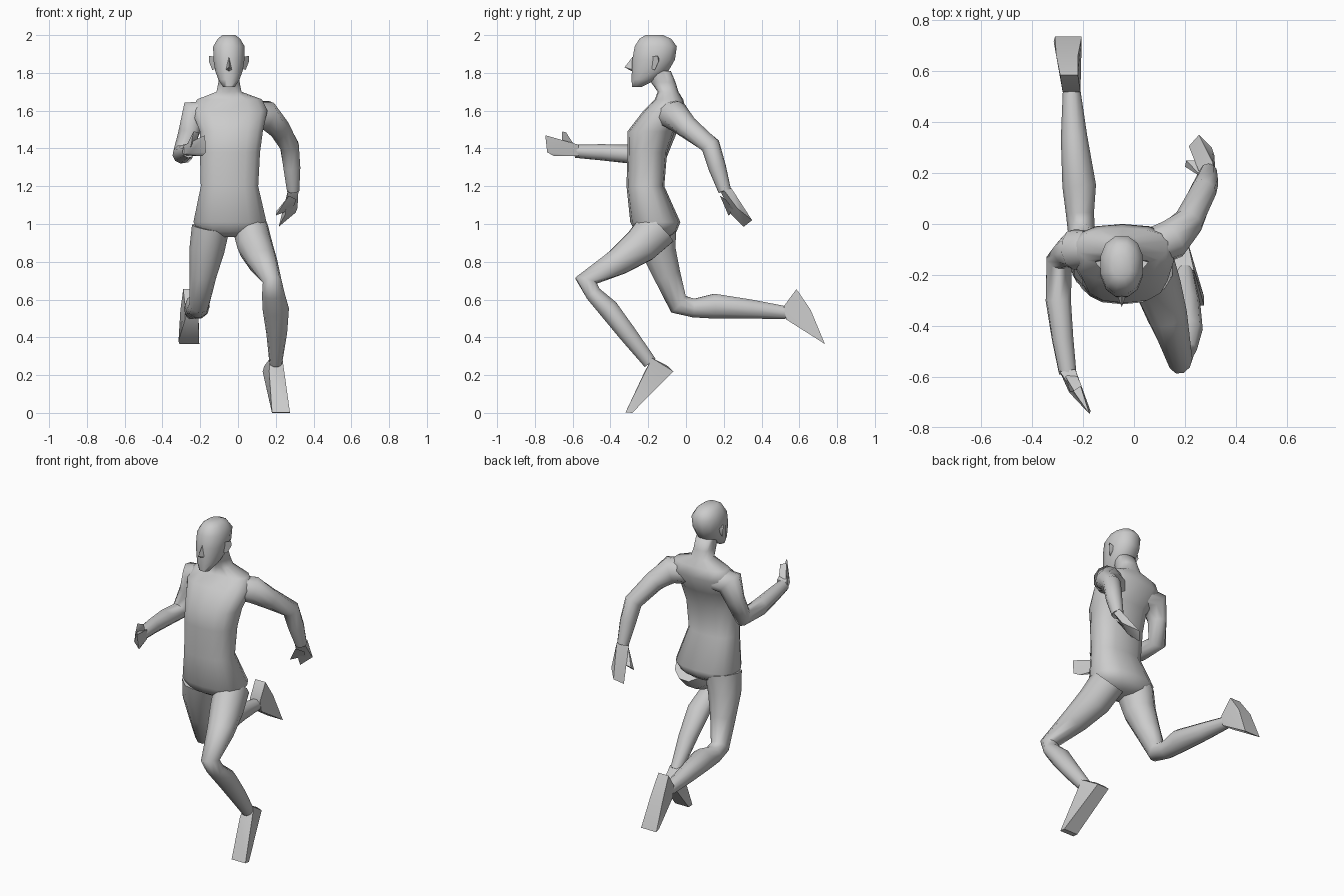
import bpy, bmesh, math
from mathutils import Vector


def finish(name, bm, angle=180):
    bmesh.ops.recalc_face_normals(bm, faces=bm.faces)
    me = bpy.data.meshes.new(name)
    bm.to_mesh(me)
    bm.free()
    ob = bpy.data.objects.new(name, me)
    bpy.context.collection.objects.link(ob)
    bpy.ops.object.select_all(action='DESELECT')
    bpy.context.view_layer.objects.active = ob
    ob.select_set(True)
    bpy.ops.object.shade_smooth_by_angle(angle=math.radians(angle))
    return ob


def skin(name, rings, angle=75):
    """Bridge equal-length point rings and cap both ends."""
    bm = bmesh.new()
    vr = [[bm.verts.new(p) for p in r] for r in rings]
    n = len(vr[0])
    for a, b in zip(vr, vr[1:]):
        for i in range(n):
            j = (i + 1) % n
            bm.faces.new((a[i], a[j], b[j], b[i]))
    bm.faces.new(vr[0])
    bm.faces.new(vr[-1])
    return finish(name, bm, angle)


def stack(name, rows, n=12, power=1.0):
    """Horizontal rings: z, x min, x max, y front, y back."""
    rings = []
    for z, x0, x1, y0, y1 in rows:
        ring = []
        for i in range(n):
            t = 2 * math.pi * (i + 0.5) / n
            c, s = math.cos(t), math.sin(t)
            c = math.copysign(abs(c) ** power, c)
            s = math.copysign(abs(s) ** power, s)
            ring.append(((x0 + x1) / 2 + c * (x1 - x0) / 2,
                         (y0 + y1) / 2 + s * (y1 - y0) / 2, z))
        rings.append(ring)
    return skin(name, rings)


def limb(name, rows, ref, n=10):
    """Tube along a path: x, y, z, half width along ref, half thickness."""
    pts = [Vector(r[:3]) for r in rows]
    ref = Vector(ref)
    rings = []
    for k, r in enumerate(rows):
        a = (pts[k] - pts[max(k - 1, 0)]).normalized()
        b = (pts[min(k + 1, len(pts) - 1)] - pts[k]).normalized()
        t = (a + b).normalized()
        u = (ref - t * ref.dot(t)).normalized()
        v = t.cross(u)
        rings.append([pts[k] + u * r[3] * math.cos(q) + v * r[4] * math.sin(q)
                      for q in (2 * math.pi * i / n for i in range(n))])
    return skin(name, rings)


def hull(name, points, angle=50):
    bm = bmesh.new()
    for p in points:
        bm.verts.new(p)
    res = bmesh.ops.convex_hull(bm, input=bm.verts)
    junk = {g for g in res['geom_interior'] + res['geom_unused']
            if isinstance(g, bmesh.types.BMVert)}
    if junk:
        bmesh.ops.delete(bm, geom=list(junk), context='VERTS')
    return finish(name, bm, angle)


def wedge(name, rows):
    """Hull of x min, x max, y, z pairs."""
    return hull(name, [(x, y, z) for x0, x1, y, z in rows for x in (x0, x1)])


# torso and neck
stack("torso", [
    (0.93, -0.14, 0.05, -0.22, -0.09),
    (0.96, -0.21, 0.12, -0.27, -0.05),
    (1.01, -0.24, 0.155, -0.295, -0.03),
    (1.20, -0.20, 0.11, -0.315, -0.115),
    (1.38, -0.205, 0.12, -0.31, -0.10),
    (1.49, -0.205, 0.135, -0.31, -0.06),
    (1.60, -0.25, 0.16, -0.225, 0.0),
    (1.66, -0.22, 0.13, -0.165, -0.015),
    (1.70, -0.115, 0.02, -0.15, -0.04),
    (1.75, -0.105, 0.01, -0.185, -0.055),
    (1.81, -0.105, 0.01, -0.20, -0.08)], n=14, power=0.8)

# head
CX = -0.048
stack("head", [(z, CX - h, CX + h, y0, y1) for z, h, y0, y1 in (
    (1.725, 0.032, -0.287, -0.235),
    (1.765, 0.058, -0.290, -0.155),
    (1.81, 0.075, -0.290, -0.09),
    (1.87, 0.085, -0.288, -0.055),
    (1.94, 0.086, -0.275, -0.045),
    (1.98, 0.062, -0.25, -0.075),
    (2.00, 0.035, -0.215, -0.12))], n=12, power=0.9)
hull("nose", [(CX, -0.283, 1.885), (CX, -0.325, 1.83), (CX - 0.02, -0.275, 1.815),
              (CX + 0.02, -0.275, 1.815), (CX, -0.29, 1.81)])
for side, label in ((-1, "right"), (1, "left")):
    hull("ear_" + label, [(CX + side * d, y, z) for d, y, z in (
        (0.075, -0.185, 1.885), (0.105, -0.15, 1.89), (0.106, -0.145, 1.86),
        (0.075, -0.18, 1.82), (0.088, -0.165, 1.815), (0.07, -0.14, 1.87))])

# leg reaching forward
limb("front_leg", [
    (0.065, -0.15, 0.98, 0.095, 0.115),
    (0.09, -0.24, 0.885, 0.095, 0.10),
    (0.13, -0.36, 0.80, 0.08, 0.075),
    (0.18, -0.53, 0.70, 0.05, 0.06),
    (0.187, -0.49, 0.63, 0.06, 0.045),
    (0.20, -0.41, 0.55, 0.07, 0.056),
    (0.205, -0.31, 0.42, 0.055, 0.05),
    (0.20, -0.19, 0.265, 0.034, 0.038)], (1, 0, 0))
wedge("front_foot", [
    (0.18, 0.275, -0.32, 0.003), (0.18, 0.275, -0.285, 0.0),
    (0.13, 0.21, -0.067, 0.22), (0.14, 0.20, -0.10, 0.25),
    (0.17, 0.235, -0.18, 0.29), (0.165, 0.24, -0.218, 0.22)])

# leg trailing behind
limb("back_leg", [
    (-0.145, -0.16, 0.98, 0.10, 0.115),
    (-0.165, -0.145, 0.86, 0.093, 0.095),
    (-0.185, -0.10, 0.73, 0.072, 0.075),
    (-0.205, -0.04, 0.575, 0.053, 0.06),
    (-0.212, 0.04, 0.555, 0.055, 0.052),
    (-0.215, 0.15, 0.565, 0.066, 0.069),
    (-0.235, 0.34, 0.55, 0.052, 0.053),
    (-0.245, 0.53, 0.53, 0.034, 0.036)], (1, 0, 0))
wedge("back_foot", [
    (-0.31, -0.205, 0.735, 0.365), (-0.315, -0.21, 0.715, 0.38),
    (-0.29, -0.22, 0.585, 0.655), (-0.28, -0.21, 0.518, 0.565),
    (-0.28, -0.21, 0.53, 0.495), (-0.305, -0.22, 0.66, 0.545)])

# arm swinging back
limb("back_arm", [(x, y, z, r, r) for x, y, z, r in (
    (0.05, -0.10, 1.58, 0.075),
    (0.15, -0.06, 1.575, 0.08),
    (0.215, 0.01, 1.51, 0.06),
    (0.272, 0.13, 1.415, 0.052),
    (0.285, 0.165, 1.30, 0.047),
    (0.292, 0.205, 1.175, 0.034))], (0, 1, 0))
hull("back_hand", [
    (0.265, 0.18, 1.18), (0.32, 0.20, 1.18), (0.31, 0.24, 1.19),
    (0.315, 0.27, 1.085), (0.305, 0.30, 1.06), (0.255, 0.35, 1.02),
    (0.215, 0.305, 0.985), (0.25, 0.24, 1.05)])
hull("back_thumb", [
    (0.27, 0.18, 1.15), (0.31, 0.21, 1.13), (0.29, 0.25, 1.08),
    (0.20, 0.225, 1.045), (0.205, 0.25, 1.07)])

# arm swinging forward
limb("front_arm", [(x, y, z, r, r) for x, y, z, r in (
    (-0.13, -0.10, 1.585, 0.07),
    (-0.235, -0.10, 1.58, 0.08),
    (-0.262, -0.11, 1.48, 0.056),
    (-0.293, -0.145, 1.365, 0.053),
    (-0.297, -0.30, 1.37, 0.050),
    (-0.28, -0.45, 1.38, 0.043),
    (-0.26, -0.585, 1.385, 0.035))], (1, -1, 1))
hull("front_hand", [
    (-0.295, -0.57, 1.365), (-0.23, -0.57, 1.36), (-0.29, -0.58, 1.415),
    (-0.23, -0.57, 1.42), (-0.255, -0.66, 1.375), (-0.23, -0.67, 1.43),
    (-0.17, -0.735, 1.38), (-0.175, -0.745, 1.47), (-0.19, -0.70, 1.36)])
hull("front_thumb", [
    (-0.28, -0.58, 1.40), (-0.23, -0.58, 1.40), (-0.25, -0.66, 1.41),
    (-0.235, -0.655, 1.49), (-0.205, -0.635, 1.485)])
